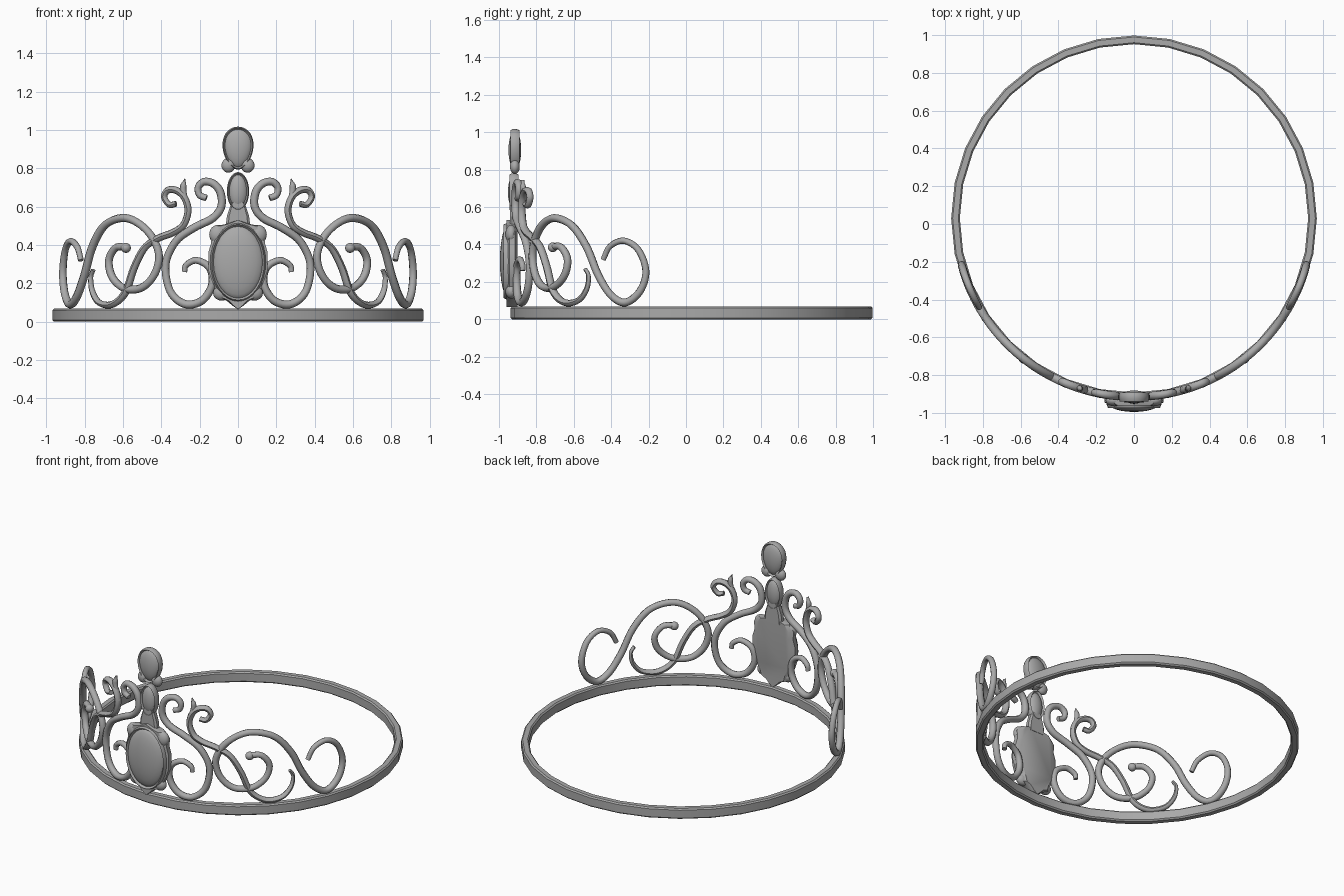
import bpy, bmesh, math
from mathutils import Vector, Matrix

if "Cube" in bpy.data.objects:
    bpy.data.objects.remove(bpy.data.objects["Cube"], do_unlink=True)

metal = bpy.data.materials.new("grey metal")
GREY = (0.4, 0.4, 0.4, 1)
metal.diffuse_color = GREY
metal.use_nodes = True
metal.node_tree.nodes["Principled BSDF"].inputs["Base Color"].default_value = GREY

RADIUS, CENTRE_Y = 0.945, 0.03


def finish(name, bm, angle=40):
    bmesh.ops.recalc_face_normals(bm, faces=bm.faces)
    mesh = bpy.data.meshes.new(name)
    bm.to_mesh(mesh)
    bm.free()
    mesh.materials.append(metal)
    ob = bpy.data.objects.new(name, mesh)
    bpy.context.collection.objects.link(ob)
    bpy.ops.object.select_all(action='DESELECT')
    ob.select_set(True)
    bpy.context.view_layer.objects.active = ob
    bpy.ops.object.shade_smooth_by_angle(angle=math.radians(angle))
    return ob


def skin(bm, rings, closed):
    """Bridge rings of points into a tube; cap the ends when open."""
    vs = [[bm.verts.new(p) for p in r] for r in rings]
    n = len(vs[0])
    for i in range(len(vs) if closed else len(vs) - 1):
        a, b = vs[i], vs[(i + 1) % len(vs)]
        for j in range(n):
            bm.faces.new((a[j], a[(j + 1) % n], b[(j + 1) % n], b[j]))
    if not closed:
        bm.faces.new(vs[0])
        bm.faces.new(vs[-1])


def spline(pts, steps=6):
    p = [Vector(q) for q in pts]
    p = [2 * p[0] - p[1]] + p + [2 * p[-1] - p[-2]]
    out = []
    for a, b, c, d in zip(p, p[1:], p[2:], p[3:]):
        for k in range(steps):
            t = k / steps
            out.append(0.5 * (2 * b + (c - a) * t + (2 * a - 5 * b + 4 * c - d) * t ** 2
                              + (3 * b - a - 3 * c + d) * t ** 3))
    return out + [p[-2]]


def wrap(s, z, r=RADIUS):
    """Arc length and height to a point on the round headband."""
    a = s / RADIUS
    return Vector((r * math.sin(a), CENTRE_Y - r * math.cos(a), z))


def scroll(name, pts, width, depth=0.022, tips=(0.5, 0.5), sides=8):
    """Tapered scroll from (degrees, height) points, made on both sides."""
    path = spline([(math.radians(a) * RADIUS, z) for a, z in pts])
    last = len(path) - 1
    for side, sign in (("left", 1), ("right", -1)):
        bm, rings = bmesh.new(), []
        for i, p in enumerate(path):
            t = (path[min(i + 1, last)] - path[max(i - 1, 0)]).normalized()
            f = i / last
            k = min(1, tips[0] + f * 4 * (1 - tips[0]), tips[1] + (1 - f) * 4 * (1 - tips[1]))
            ring = []
            for j in range(sides):
                a = 2 * math.pi * j / sides
                u = width * k * math.cos(a)
                q = wrap(p.x - t.y * u, p.y + t.x * u, RADIUS + depth * max(k, 0.6) * math.sin(a))
                ring.append((q.x * sign, q.y, q.z))
            rings.append(ring)
        skin(bm, rings, False)
        finish(side + "_" + name, bm, 50)


def gem(name, x, y, z, rx, ry, rz, taper=0):
    """Domed oval stone, its pole facing the front."""
    bm = bmesh.new()
    bmesh.ops.create_uvsphere(bm, u_segments=24, v_segments=12, radius=1)
    bmesh.ops.rotate(bm, verts=bm.verts, matrix=Matrix.Rotation(math.pi / 2, 3, 'X'))
    for v in bm.verts:
        c = v.co.copy()
        v.co = (x + rx * c.x * (1 + taper * c.z), y + ry * c.y, z + rz * c.z)
    return finish(name, bm)


def rim(name, y, z, rx, rz, wide, deep, taper=0, n=32):
    """Chamfered setting around a stone."""
    bm, rings = bmesh.new(), []
    for i in range(n):
        a = 2 * math.pi * i / n
        c, s = math.cos(a), math.sin(a)
        ring = []
        for u, v in ((0, -.5), (.6, -1), (1, -.4), (1, .4), (.6, 1), (0, .5)):
            ring.append(((rx - wide + wide * u) * c * (1 + taper * s), y + deep * v,
                         z + (rz - wide + wide * u) * s))
        rings.append(ring)
    skin(bm, rings, True)
    return finish(name, bm, 30)


def plate(name, half, y, deep):
    """Flat symmetrical plate from one half of its outline."""
    bm = bmesh.new()
    outline = half + [(-x, z) for x, z in reversed(half) if x > 0]
    skin(bm, [[(x * k, y + d, z) for x, z in outline]
              for k, d in ((0.8, -deep), (1, -deep / 2), (1, deep / 2), (0.8, deep))], False)
    return finish(name, bm, 30)


# Headband
bm, rings = bmesh.new(), []
for i in range(32):
    a = 2 * math.pi * i / 32
    rings.append([(r * math.sin(a), CENTRE_Y - r * math.cos(a), z) for r, z in
                  ((.93, 0), (.96, 0), (.968, .008), (.968, .06), (.96, .068),
                   (.93, .068), (.922, .06), (.922, .008))])
skin(bm, rings, True)
finish("headband", bm, 25)

# Large side scroll: outer curl, arch, inner curl
scroll("large_scroll", [
    (60, .32), (62.5, .39), (67.5, .42), (72.5, .37), (75, .257), (73, .15), (68, .09),
    (62.8, .13), (58, .24), (54, .375), (49, .48), (44, .527), (38, .54), (32.5, .505),
    (28, .435), (25.8, .34), (27.7, .24), (32.5, .175), (39, .175), (44, .235),
    (45.4, .32), (42.5, .385), (38.7, .39)], .021, tips=(.7, .9))
for sign in (1, -1):
    p = wrap(math.radians(38.2) * RADIUS, .385)
    gem("scroll_bead", sign * p.x, p.y, p.z, .026, .026, .026)

# Slender tendril running from the upper curl to the lower hook
scroll("tendril", [
    (20, .615), (22.3, .61), (24, .65), (22.8, .685), (20, .685), (17.3, .65), (16, .58),
    (17.5, .505), (21, .465), (26, .435), (31, .385), (35, .28), (38.5, .15), (44, .09),
    (50, .10), (53.5, .16), (54.3, .23), (53, .27)], .019, tips=(.8, .5))
scroll("thorn", [(15.8, .59), (17.2, .65), (17.6, .70), (17, .745)], .017, .016, (1, .1))

# Central scroll sweeping from the crest curl round to the lower hook
scroll("central_scroll", [
    (10, .645), (12.2, .66), (12.7, .70), (10.8, .73), (7.8, .72), (5.6, .675), (5.3, .60),
    (8, .54), (14, .49), (20, .42), (23.5, .30), (22, .16), (17, .092), (11.5, .11),
    (8.3, .19), (9, .28), (13.2, .32), (16.6, .295), (17.2, .26)], .021, tips=(.8, .7))

# Main stone in its scalloped setting
plate("main_backing", [(0, .065), (.03, .085), (.06, .11), (.1, .125), (.115, .17), (.135, .21),
                       (.155, .27), (.155, .36), (.14, .41), (.145, .46), (.11, .5),
                       (.06, .51), (0, .53)], -.93, .03)
rim("main_rim", -.945, .31, .145, .205, .02, .03)
gem("main_stone", 0, -.95, .31, .135, .045, .195)
for sign in (1, -1):
    gem("upper_lobe", sign * .105, -.935, .455, .045, .03, .05)
    gem("lower_lobe", sign * .085, -.935, .15, .045, .03, .04)

# Neck joining the stones
plate("neck", [(0, .49), (.065, .49), (.058, .55), (.035, .62), (0, .63)], -.92, .022)

# Middle stone
rim("middle_rim", -.92, .68, .058, .1, .014, .024)
gem("middle_stone", 0, -.92, .68, .05, .032, .092)

# Crest stone with side lobes
rim("crest_rim", -.915, .905, .08, .112, .014, .024, taper=.16)
gem("crest_stone", 0, -.915, .905, .074, .034, .105, taper=.16)
for sign in (1, -1):
    gem("crest_lobe", sign * .05, -.915, .815, .036, .026, .038)
